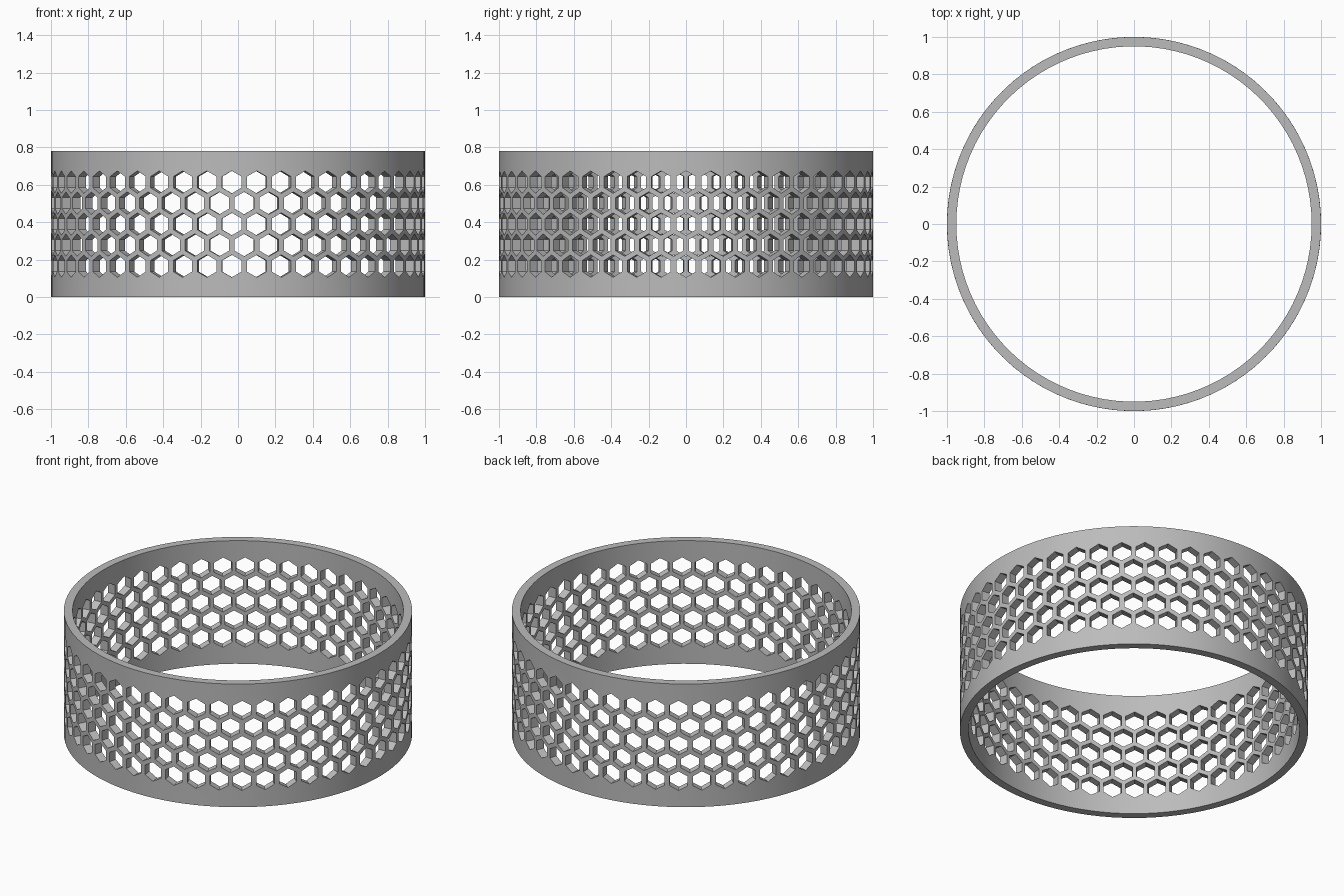
import bpy
import bmesh
from math import pi, sin, cos, asin, sqrt, radians

cube = bpy.data.objects.get("Cube")
if cube:
    bpy.data.objects.remove(cube, do_unlink=True)

OUTER, INNER, HEIGHT = 1.0, 0.95, 0.78
HOLES, ROWS = 47, 5          # holes around, rows high
PITCH = 0.1122               # height between rows
HOLE_R = 0.06                # hexagon corner radius
COLS = 2 * HOLES
STEP = 2 * pi / COLS
BASE = HEIGHT / 2 - PITCH * (ROWS - 1) / 2

bm = bmesh.new()
lattice = {}


def point(radius, angle, z):
    return bm.verts.new((radius * cos(angle), radius * sin(angle), z))


def shared(radius, col, level):
    """Vertex of the honeycomb lattice; level counts thirds of a row."""
    key = (radius, col % COLS, level)
    if key not in lattice:
        z = {"bottom": 0, "top": HEIGHT}.get(level)
        if z is None:
            z = BASE + level * PITCH / 3
        lattice[key] = point(radius, col * STEP, z)
    return lattice[key]


# Honeycomb cells: a frame on each wall face, joined through the hole
CORNERS = [(0, 2), (-1, 1), (-1, -1), (0, -2), (1, -1), (1, 1)]
for row in range(ROWS):
    for k in range(HOLES):
        col = 2 * k + row % 2
        holes = []
        for radius in (OUTER, INNER):
            frame = [shared(radius, col + c, 3 * row + l) for c, l in CORNERS]
            hole = [point(radius,
                          col * STEP + asin(c * HOLE_R * sqrt(3) / 2 / radius),
                          BASE + row * PITCH + l * HOLE_R / 2)
                    for c, l in CORNERS]
            for i in range(6):
                j = (i + 1) % 6
                bm.faces.new((frame[i], frame[j], hole[j], hole[i]))
            holes.append(hole)
        a, b = holes
        for i in range(6):
            j = (i + 1) % 6
            bm.faces.new((a[i], a[j], b[j], b[i]))

# Solid bands above and below the holes, and the flat rims
last = 3 * (ROWS - 1)
for c in range(COLS):
    for edge, start, sign in (("bottom", 0, -1), ("top", last, 1)):
        for radius in (OUTER, INNER):
            l0 = start + sign * (2 - c % 2)
            l1 = start + sign * (2 - (c + 1) % 2)
            bm.faces.new((shared(radius, c, edge), shared(radius, c + 1, edge),
                          shared(radius, c + 1, l1), shared(radius, c, l0)))
        bm.faces.new((shared(OUTER, c, edge), shared(OUTER, c + 1, edge),
                      shared(INNER, c + 1, edge), shared(INNER, c, edge)))

bmesh.ops.recalc_face_normals(bm, faces=bm.faces)
mesh = bpy.data.meshes.new("perforated_ring")
bm.to_mesh(mesh)
bm.free()

# Plain grey finish
grey = bpy.data.materials.new("grey")
grey.use_nodes = True
colour = (0.5, 0.5, 0.5, 1)
grey.diffuse_color = colour
grey.node_tree.nodes["Principled BSDF"].inputs["Base Color"].default_value = colour
mesh.materials.append(grey)

ring = bpy.data.objects.new("perforated_ring", mesh)
bpy.context.collection.objects.link(ring)
bpy.ops.object.select_all(action="DESELECT")
ring.select_set(True)
bpy.context.view_layer.objects.active = ring
bpy.ops.object.shade_smooth_by_angle(angle=radians(30))
